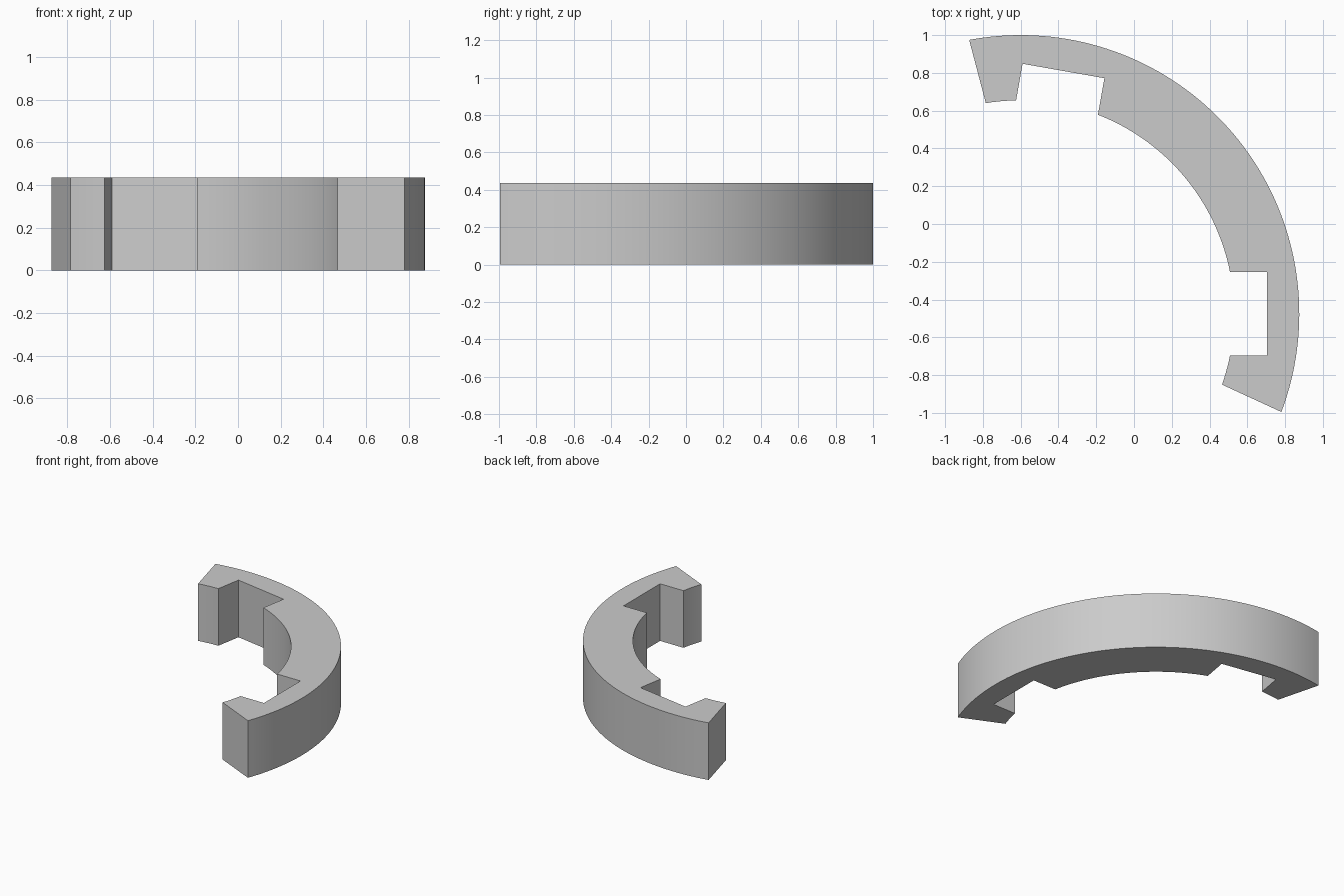
import bpy, bmesh
from math import radians, degrees, asin, cos, sin

if "Cube" in bpy.data.objects:
    bpy.data.objects.remove(bpy.data.objects["Cube"])

CENTRE_X, CENTRE_Y = -0.6, -0.475
R_OUT, R_IN, R_SLOT = 1.475, 1.13, 1.305
HALF_SLOT, HEIGHT = 0.22, 0.435
SLOT_ANGLES = (80, 0)
half_angle = degrees(asin(HALF_SLOT / R_IN))


def arc(radius, start, end, steps):
    """Points along an arc around the ring centre, angles in degrees."""
    angles = [radians(start + (end - start) * i / steps) for i in range(steps + 1)]
    return [(CENTRE_X + radius * cos(a), CENTRE_Y + radius * sin(a)) for a in angles]


def slot_floor(angle):
    """Two bottom corners of a square-cut slot facing the ring centre."""
    c, s = cos(radians(angle)), sin(radians(angle))
    return [(CENTRE_X + R_SLOT * c - t * s, CENTRE_Y + R_SLOT * s + t * c)
            for t in (HALF_SLOT, -HALF_SLOT)]


# Outline: outer arc, then back along the inner arc with its two slots
outline = arc(R_OUT, -20.65, 100.65, 72)
start = 99.4
for angle in SLOT_ANGLES:
    end = angle + half_angle
    outline += arc(R_IN, start, end, max(4, round(abs(start - end) / 1.7)))
    outline += slot_floor(angle)
    start = angle - half_angle
outline += arc(R_IN, start, -19.4, 5)

# Extrude the outline into the solid segment
bm = bmesh.new()
base = bm.faces.new([bm.verts.new((x, y, 0)) for x, y in outline])
top = bmesh.ops.extrude_face_region(bm, geom=[base], use_keep_orig=True)["geom"]
bmesh.ops.translate(bm, vec=(0, 0, HEIGHT),
                    verts=[g for g in top if isinstance(g, bmesh.types.BMVert)])
bmesh.ops.recalc_face_normals(bm, faces=bm.faces[:])
mesh = bpy.data.meshes.new("slotted_ring_segment")
bm.to_mesh(mesh)
bm.free()
segment = bpy.data.objects.new("slotted_ring_segment", mesh)
bpy.context.collection.objects.link(segment)

# Plain grey material
grey = bpy.data.materials.new("light_grey")
grey.use_nodes = True
colour = (0.6, 0.6, 0.6, 1)
grey.diffuse_color = colour
grey.node_tree.nodes["Principled BSDF"].inputs["Base Color"].default_value = colour
mesh.materials.append(grey)

# Smooth curved walls, sharp corners
bpy.ops.object.select_all(action="DESELECT")
segment.select_set(True)
bpy.context.view_layer.objects.active = segment
bpy.ops.object.shade_smooth_by_angle(angle=radians(8))
